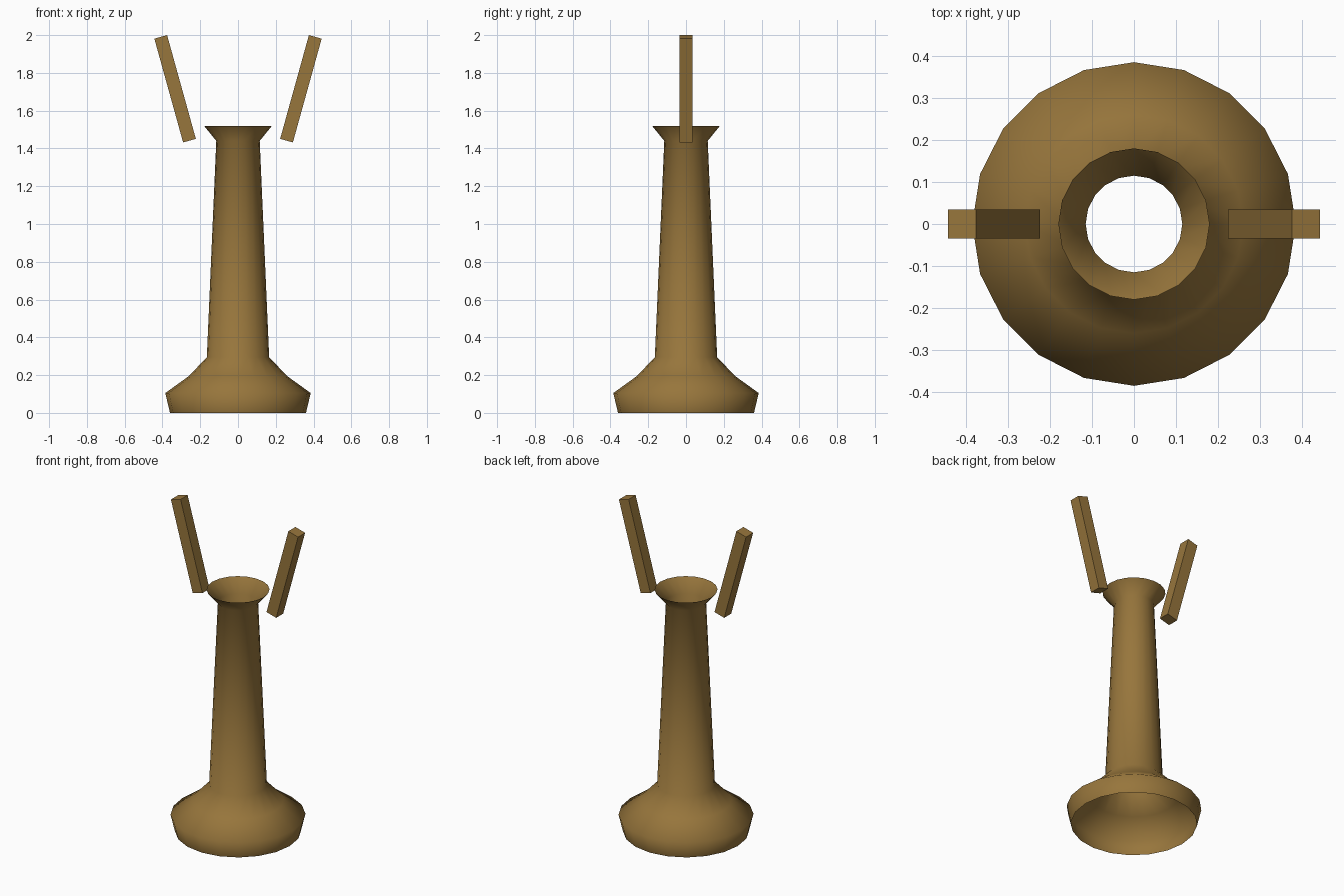
import bpy
import bmesh
from math import radians, tau
from mathutils import Matrix, Vector

if "Cube" in bpy.data.objects:
    bpy.data.objects.remove(bpy.data.objects["Cube"])

# Single brown material
color = (0.31, 0.18, 0.045, 1)
brown = bpy.data.materials.new("warm brown")
brown.use_nodes = True
brown.diffuse_color = color
brown.node_tree.nodes["Principled BSDF"].inputs["Base Color"].default_value = color


def add_object(name, bm):
    bmesh.ops.recalc_face_normals(bm, faces=bm.faces)
    mesh = bpy.data.meshes.new(name)
    bm.to_mesh(mesh)
    bm.free()
    mesh.materials.append(brown)
    obj = bpy.data.objects.new(name, mesh)
    bpy.context.collection.objects.link(obj)
    return obj


# Hollow flared body, open at both ends: (radius, height) profile spun round z
profile = [(0.36, 0), (0.385, 0.105), (0.26, 0.195),
           (0.165, 0.295), (0.115, 1.44), (0.18, 1.52)]
bm = bmesh.new()
verts = [bm.verts.new((0, r, z)) for r, z in profile]
edges = [bm.edges.new(pair) for pair in zip(verts, verts[1:])]
bmesh.ops.spin(bm, geom=verts + edges, cent=(0, 0, 0), axis=(0, 0, 1),
               angle=tau, steps=20, use_merge=True)
bmesh.ops.remove_doubles(bm, verts=bm.verts, dist=0.0005)
# Outward normals on the open shell
body = add_object("hollow_body", bm)
if body.data.polygons[0].normal.dot(
        Vector((*body.data.polygons[0].center.xy, 0))) < 0:
    body.data.flip_normals()
body.data.shade_smooth()

# Pair of square bars leaning outwards above the rim
for name, side in (("left_bar", 1), ("right_bar", -1)):
    bm = bmesh.new()
    bmesh.ops.create_cube(bm, size=1, matrix=Matrix.Diagonal((0.07, 0.07, 0.57, 1)))
    bar = add_object(name, bm)
    bar.location = (side * 0.333, 0, 1.716)
    bar.rotation_euler.y = side * radians(15.5)
